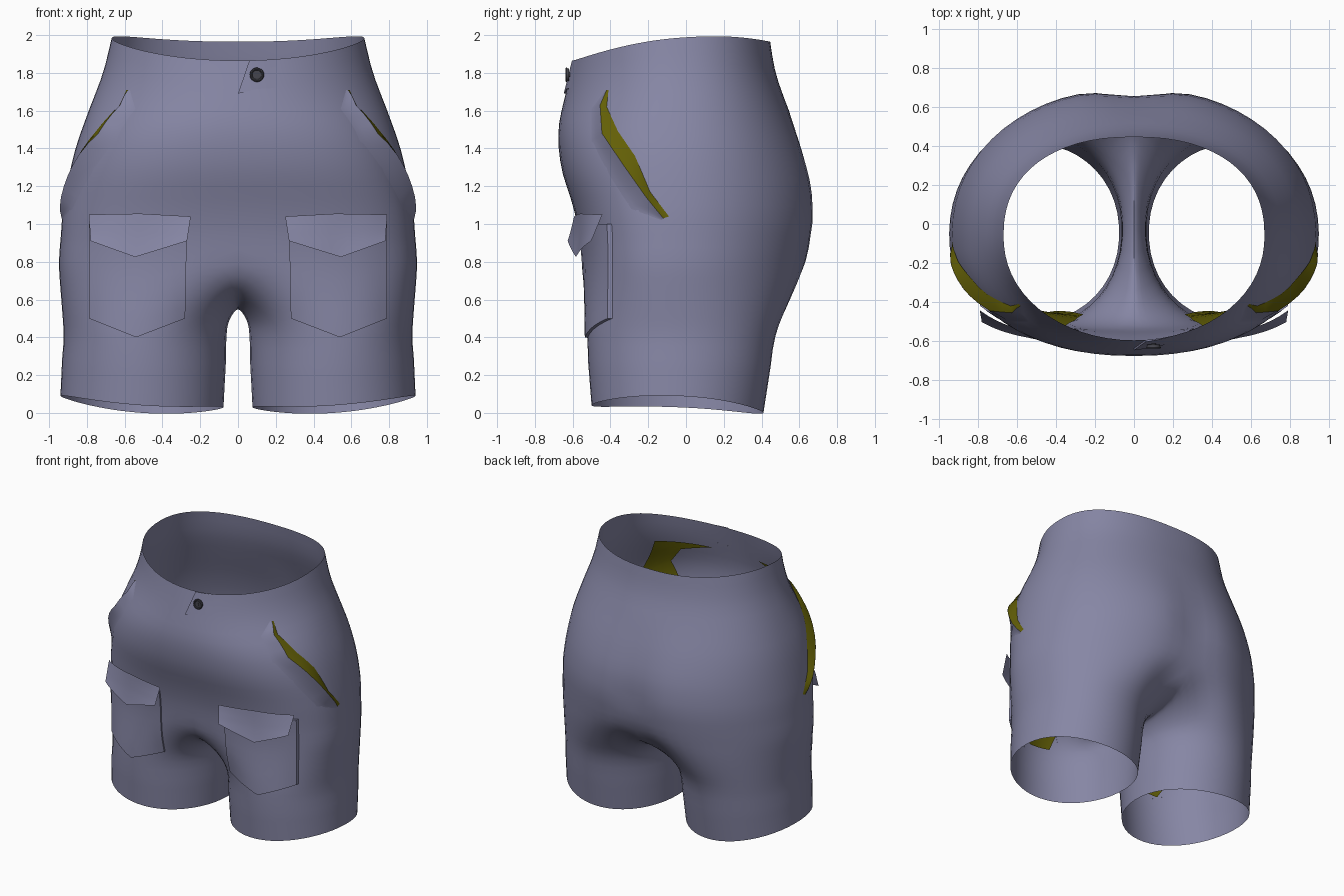
import bpy, bmesh, math
from mathutils import Vector
from mathutils.bvhtree import BVHTree

if "Cube" in bpy.data.objects:
    bpy.data.objects.remove(bpy.data.objects["Cube"])

def material(name, rgb):
    m = bpy.data.materials.new(name)
    m.diffuse_color = (*rgb, 1)
    m.use_nodes = True
    m.node_tree.nodes["Principled BSDF"].inputs["Base Color"].default_value = m.diffuse_color
    return m

CLOTH = material("slate cloth", (0.24, 0.24, 0.375))
LINING = material("olive lining", (0.125, 0.115, 0.002))
METAL = material("dark button", (0.06, 0.06, 0.075))

def add(name, bm, mat):
    bmesh.ops.recalc_face_normals(bm, faces=bm.faces)
    me = bpy.data.meshes.new(name)
    bm.to_mesh(me)
    ob = bpy.data.objects.new(name, me)
    bpy.context.collection.objects.link(ob)
    me.materials.append(mat)
    return ob

def spline(pts, z):
    """Smooth interpolation of (z, value) pairs."""
    z = min(max(z, pts[0][0]), pts[-1][0])
    for i in range(len(pts) - 1):
        if z <= pts[i + 1][0]:
            break
    (z0, a), (z1, b) = pts[i], pts[i + 1]
    p = pts[max(i - 1, 0)]
    q = pts[min(i + 2, len(pts) - 1)]
    ma = (b - p[1]) / (z1 - p[0]) * (z1 - z0)
    mb = (q[1] - a) / (q[0] - z0) * (z1 - z0)
    t = (z - z0) / (z1 - z0)
    return (a * (2*t**3 - 3*t*t + 1) + ma * (t**3 - 2*t*t + t)
            + b * (3*t*t - 2*t**3) + mb * (t**3 - t*t))

# trunk profiles: half width, front depth, back depth, squareness of front and back
WIDTH = [(.8, .955), (1.0, .935), (1.2, .905), (1.4, .86), (1.6, .79), (1.8, .715), (2.0, .665)]
FRONT = [(.8, -.55), (.95, -.565), (1.1, -.60), (1.3, -.66), (1.5, -.675), (1.7, -.635), (1.87, -.595), (2.0, -.575)]
BACK = [(.8, .67), (.9, .693), (1.0, .70), (1.2, .685), (1.4, .625), (1.6, .545), (1.8, .475), (2.0, .44)]
SQ_F = [(.8, 2.55), (1.1, 2.5), (1.45, 2.3), (1.7, 2.0), (2.0, 2.1)]
SQ_B = [(.8, 2.1), (1.2, 2.1), (1.6, 2.2), (2.0, 2.3)]
SPLIT, K, M = .8, 32, 14

def power(v, e):
    return math.copysign(abs(v) ** e, v)

def trunk(th, t):
    s, c = math.sin(th), max(math.cos(th), 0)
    z = SPLIT + (1.985 + .05*s - .07*s*s - SPLIT) * t
    e = 2 / spline(SQ_B if s > 0 else SQ_F, z)
    x = spline(WIDTH, z) * c ** e
    y0 = -.05
    y = y0 + (spline(BACK, z) - y0 if s > 0 else y0 - spline(FRONT, z)) * power(s, e)
    if s > 0:   # dip between the cheeks
        y -= .05 * math.exp(-(x / .18) ** 2) * min(max((1.6 - z) / .6, 0), 1)
    return Vector((x, y, z))

def leg(a, cx, rx, yf, yb, zf):
    c, s = math.cos(a), math.sin(a)
    return Vector((cx + rx * c, (yf + yb)/2 + (yb - yf)/2 * power(s, .95), zf(c, s, a)))

# ring order: front centre, outside, back centre, then the inner thigh
thetas = [-math.pi/2 + math.pi * k / K for k in range(K + 1)]
legang = [t * 4 / 3 for t in thetas]
legang += [math.radians(120 + 120 * j / (M + 1)) for j in range(1, M + 1)]
ease = [abs(t / (math.pi/2)) ** 6 for t in thetas] + [1] * M
top_ring = [trunk(t, 0) for t in thetas]
f, b = top_ring[0], top_ring[-1]
for j in range(1, M + 1):
    p = math.pi * j / (M + 1)
    top_ring.append(Vector((0, (f.y + b.y)/2 + (b.y - f.y)/2 * math.cos(p), SPLIT - .25 * math.sin(p) ** .85)))
thigh = [leg(a, .49, .435, -.53, .475, lambda c, s, a: .42) for a in legang]
hem = [leg(a, .508, .432, -.50, .41, lambda c, s, a: .04 + .03*c - .02*s + .02*math.cos(2*a)) for a in legang]

# shorts body, one cloth sheet
bm = bmesh.new()
for sx in (-1, 1):
    V = lambda p: bm.verts.new((p.x * sx, p.y, p.z))
    rows = [[V(trunk(t, r / 16)) for t in thetas] for r in range(16, 0, -1)]
    rows.append([V(p) for p in top_ring])
    for r in range(1, 10):
        u = r / 9
        e, g = math.sin(u * math.pi/2), 1 - math.cos(u * math.pi/2)
        row = []
        for a, q, w in zip(top_ring, thigh, ease):
            ux, uz = u + (e - u) * w, u + (g - u) * w * .4
            uy = u ** (1.3 - .3 * w)
            row.append(V(Vector((a.x + (q.x - a.x)*ux, a.y + (q.y - a.y)*uy, a.z + (q.z - a.z)*uz))))
        rows.append(row)
    for r in range(1, 6):
        rows.append([V(a.lerp(q, r / 5)) for a, q in zip(thigh, hem)])
    for i in range(len(rows) - 1):
        n = K if i < 16 else K + 1 + M
        for k in range(n):
            l = (k + 1) % len(rows[i + 1]) if i >= 16 else k + 1
            bm.faces.new((rows[i][k], rows[i][l], rows[i + 1][l], rows[i + 1][k]))
bmesh.ops.remove_doubles(bm, verts=bm.verts, dist=.0005)
# relax the join between trunk and legs
soft = [v for v in bm.verts if .3 < v.co.z < 1.0 and not v.is_boundary]
for _ in range(4):
    bmesh.ops.smooth_vert(bm, verts=soft, factor=.5, use_axis_x=True, use_axis_y=True, use_axis_z=True)
bm.normal_update()
tree = BVHTree.FromBMesh(bm)
add("shorts_body", bm, CLOTH)

def on_front(x, z, off):
    hit = tree.ray_cast(Vector((x, -3, z)), Vector((0, 1, 0)))[0]
    return Vector((x, (hit.y if hit else -.2) - off, z))

def on_side(y, z, off, s):
    hit = tree.ray_cast(Vector((3 * s, y, z)), Vector((-s, 0, 0)))[0]
    return hit + Vector((s * off, 0, 0))

def along(pts, u):
    t = u * (len(pts) - 1)
    i = min(int(t), len(pts) - 2)
    return Vector(pts[i]).lerp(Vector(pts[i + 1]), t - i)

def sheet(name, mat, edge_a, edge_b, place, wall=False, n=12, m=8):
    """Sheet between two edge lines; wall=True drops its rim onto the cloth."""
    us, vs = [i / n for i in range(n + 1)], [j / m for j in range(m + 1)]
    if wall:
        us, vs = [0] + us + [1], [0] + vs + [1]
    bm = bmesh.new()
    g = []
    for i, u in enumerate(us):
        row = []
        for j, v in enumerate(vs):
            rim = wall and (i in (0, len(us) - 1) or j in (0, len(vs) - 1))
            p = along(edge_a, u).lerp(along(edge_b, u), v)
            row.append(bm.verts.new(place(p.x, p.y, u, v, rim)))
        g.append(row)
    for i in range(len(us) - 1):
        for j in range(len(vs) - 1):
            bm.faces.new((g[i][j], g[i + 1][j], g[i + 1][j + 1], g[i][j + 1]))
    bmesh.ops.dissolve_degenerate(bm, edges=bm.edges, dist=1e-5)
    return add(name, bm, mat)

SLIT_FRONT = [(-.42, 1.71), (-.455, 1.63), (-.445, 1.48), (-.33, 1.31), (-.21, 1.14), (-.12, 1.03)]
SLIT_BACK = [(-.41, 1.71), (-.42, 1.62), (-.36, 1.49), (-.27, 1.36), (-.19, 1.17), (-.09, 1.04)]
LIP_START = [(-.425, 1.71), (-.50, 1.61), (-.50, 1.44), (-.40, 1.25), (-.29, 1.08), (-.13, 1.02)]
gape = lambda u: .05 * math.sin(math.pi * u) ** .7

for s, side in ((-1, "left"), (1, "right")):
    # cargo pocket and its loose flap
    sheet(side + "_cargo_pocket", CLOTH, [(.28, .5), (.54, .4), (.79, .5)], [(.27, 1), (.53, 1), (.79, 1)],
          lambda x, z, u, v, rim: on_front(s * x, z, 0 if rim else .012 + .014 * u * u), True)
    sheet(side + "_pocket_flap", CLOTH, [(.27, .91), (.545, .825), (.78, .91)], [(.25, 1.04), (.52, 1.055), (.79, 1.05)],
          lambda x, z, u, v, rim: on_front(s * x, z, .016 + .03 * u * u + .06 * (1 - v)))
    # slanted hip pocket: lining strip behind a gaping cloth lip
    sheet(side + "_hip_opening", LINING, SLIT_FRONT, SLIT_BACK,
          lambda y, z, u, v, rim: on_side(y, z, .004 + gape(u) * (1 - v), s), n=15, m=3)
    sheet(side + "_hip_lip", CLOTH, LIP_START, SLIT_FRONT,
          lambda y, z, u, v, rim: on_side(y, z, .001 + (.004 + gape(u)) * v ** 1.6, s), n=15, m=5)
    # lining bag hanging inside the front
    sheet(side + "_pocket_bag", LINING,
          [(.2, 1.68), (.42, 1.63), (.5, 1.52), (.42, 1.3), (.3, 1.0), (.26, .72), (.4, .42)],
          [(.56, 1.7), (.6, 1.6), (.7, 1.4), (.76, 1.2), (.8, 1.0), (.76, .7), (.58, .4)],
          lambda x, z, u, v, rim: on_front(s * x, z, -.02 - .05 * min(1, max(0, (1.7 - z) / .6))), n=24)

# waistband overlap at the fly
sheet("waistband_tab", CLOTH, [(.0, 1.69), (.1, 1.715), (.2, 1.72)], [(.06, 1.865), (.13, 1.867), (.2, 1.87)],
      lambda x, z, u, v, rim: on_front(x, z, 0 if rim else .01 * (1 - u)), True, 6, 5)

# button: disc, rim and centre stud
at = on_front(.1, 1.79, .018)
for name, r, d in (("button_disc", .034, .014), ("button_stud", .012, .024)):
    bpy.ops.mesh.primitive_cylinder_add(vertices=24, radius=r, depth=d, location=at, rotation=(math.pi/2, 0, 0))
    bpy.context.object.name = name
    bpy.context.object.data.materials.append(METAL)
bpy.ops.mesh.primitive_torus_add(major_radius=.031, minor_radius=.007, major_segments=24, minor_segments=8,
                                 location=at - Vector((0, .007, 0)), rotation=(math.pi/2, 0, 0))
bpy.context.object.name = "button_rim"
bpy.context.object.data.materials.append(METAL)

bpy.ops.object.select_all(action='SELECT')
bpy.ops.object.shade_smooth_by_angle(angle=math.radians(40))
